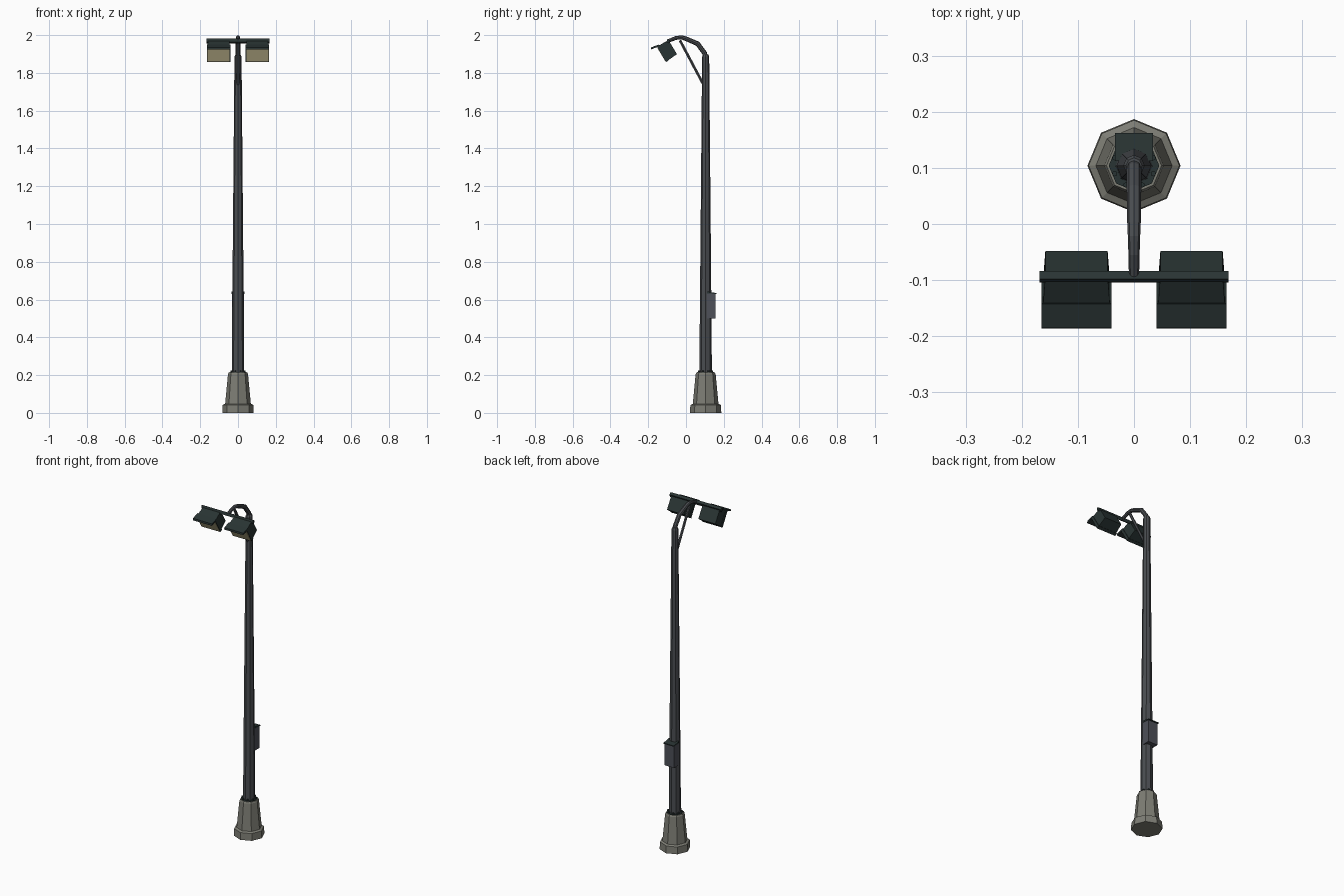
import bpy, bmesh, math
from mathutils import Vector

if "Cube" in bpy.data.objects:
    bpy.data.objects.remove(bpy.data.objects["Cube"])

POLE_Y = 0.104


def material(name, rgb):
    m = bpy.data.materials.new(name)
    m.diffuse_color = (*rgb, 1)
    m.use_nodes = True
    m.node_tree.nodes["Principled BSDF"].inputs["Base Color"].default_value = m.diffuse_color
    return m


STEEL = material("pole grey", (0.068, 0.074, 0.082))
CONCRETE = material("concrete", (0.205, 0.205, 0.175))
DARK = material("dark green metal", (0.022, 0.034, 0.033))
BOXGREY = material("box blue grey", (0.075, 0.08, 0.098))
LENS = material("cream lens", (0.58, 0.51, 0.30))


def finish(bm, name, mat):
    bmesh.ops.recalc_face_normals(bm, faces=bm.faces[:])
    me = bpy.data.meshes.new(name)
    bm.to_mesh(me)
    bm.free()
    me.materials.append(mat)
    ob = bpy.data.objects.new(name, me)
    bpy.context.collection.objects.link(ob)
    return ob


def skin(name, rings, mat):
    """Join equal-sized rings of points into a capped tube."""
    bm = bmesh.new()
    vs = [[bm.verts.new(p) for p in r] for r in rings]
    n = len(vs[0])
    for a, b in zip(vs, vs[1:]):
        for i in range(n):
            bm.faces.new((a[i], a[(i + 1) % n], b[(i + 1) % n], b[i]))
    bm.faces.new(vs[0])
    bm.faces.new(vs[-1])
    return finish(bm, name, mat)


def lathe(name, profile, mat, n=8, x=0, y=POLE_Y):
    return skin(name, [[(x + r * math.sin(k * math.tau / n), y + r * math.cos(k * math.tau / n), z)
                        for k in range(n)] for r, z in profile], mat)


def pipe(name, path, mat, n=8):
    """Tube in the x = 0 plane; path holds (y, z, radius)."""
    pts = [Vector((0, y, z)) for y, z, _ in path]
    rings = []
    for i, p in enumerate(pts):
        t = (pts[min(i + 1, len(pts) - 1)] - pts[max(i - 1, 0)]).normalized()
        side, up = Vector((1, 0, 0)), t.cross(Vector((1, 0, 0)))
        rings.append([p + path[i][2] * (math.cos(a) * side + math.sin(a) * up)
                      for a in (k * math.tau / n for k in range(n))])
    return skin(name, rings, mat)


def prism(name, section, x0, x1, mat, inset=None):
    """Extrude a (y, z) section along x; inset narrows single points."""
    inset = inset or [0] * len(section)
    return skin(name, [[(x0 + d, y, z) for (y, z), d in zip(section, inset)],
                       [(x1 - d, y, z) for (y, z), d in zip(section, inset)]], mat)


def rect(y0, y1, z0, z1):
    return [(y0, z0), (y1, z0), (y1, z1), (y0, z1)]


# Concrete foot
lathe("concrete_base", [(0.083, 0), (0.081, 0.042), (0.068, 0.048), (0.053, 0.205), (0.049, 0.213)], CONCRETE)

# Flange with bolts and small gussets
lathe("base_flange", [(0.045, 0.21), (0.045, 0.216)], DARK)
for k in range(8):
    a = (k + 0.5) * math.tau / 8
    lathe("flange_bolt", [(0.005, 0.214), (0.005, 0.224)], DARK, 6,
          0.037 * math.sin(a), POLE_Y + 0.037 * math.cos(a))

# Tapered pole with a shoulder at the top
lathe("pole", [(0.033, 0.213), (0.031, 0.5), (0.019, 1.86), (0.019, 1.885), (0.014, 1.897)], STEEL)

# Bent arm and brace
pipe("arm", [(0.104, 1.88, 0.013), (0.098, 1.905, 0.013), (0.062, 1.954, 0.013), (0.0, 1.981, 0.012),
             (-0.022, 1.988, 0.011), (-0.053, 1.985, 0.010), (-0.097, 1.968, 0.009)], STEEL)
pipe("brace", [(0.094, 1.735, 0.008), (-0.032, 1.972, 0.008)], STEEL, 6)

# Service box on the back of the pole
prism("service_box", rect(0.112, 0.155, 0.50, 0.633), -0.031, 0.031, BOXGREY)
prism("service_box_lid", [(0.112, 0.633), (0.162, 0.629), (0.162, 0.634), (0.112, 0.643)], -0.034, 0.034, DARK)

# Crossbar carrying the lamps
prism("crossbar", [(-0.104, 1.963), (-0.091, 1.956), (-0.084, 1.972), (-0.098, 1.981)], -0.168, 0.168, DARK)

# Two floodlights, tilted down and forward
for x0 in (0.04, -0.165):
    x1 = x0 + 0.125
    prism("lamp_housing", [(-0.143, 1.945), (-0.093, 1.974), (-0.048, 1.899), (-0.100, 1.863)],
          x0 + 0.003, x1 - 0.003, DARK, [0, 0.004, 0.004, 0])
    prism("lamp_rim", [(-0.151, 1.936), (-0.142, 1.949), (-0.092, 1.866), (-0.106, 1.857)], x0, x1, DARK)
    prism("lamp_lens", [(-0.152, 1.932), (-0.148, 1.934), (-0.104, 1.861), (-0.108, 1.859)],
          x0 + 0.004, x1 - 0.004, LENS)
    prism("lamp_visor", [(-0.186, 1.924), (-0.185, 1.935), (-0.143, 1.950), (-0.143, 1.940)], x0, x1, DARK)
